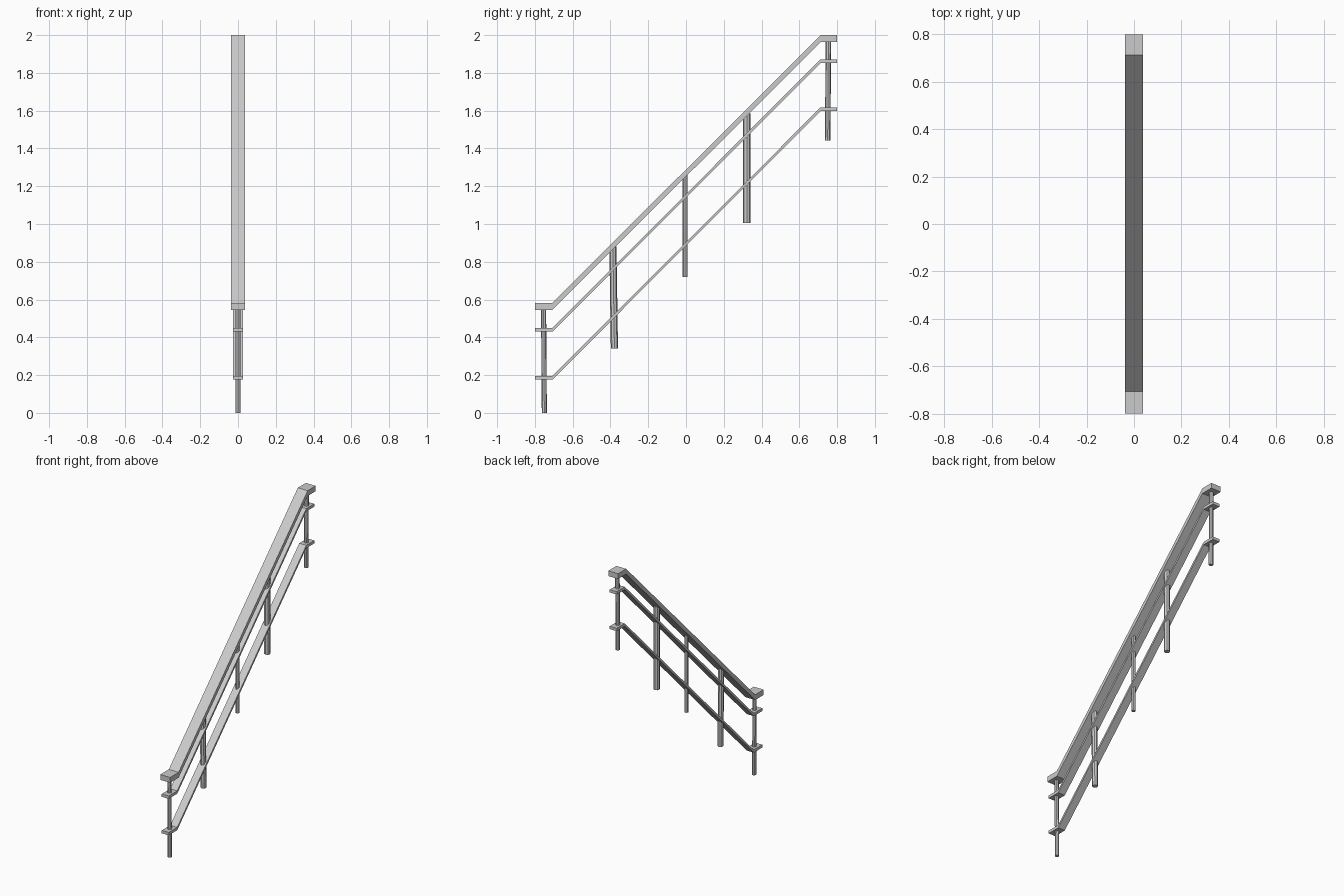
import bpy, bmesh
from mathutils import Vector

if "Cube" in bpy.data.objects:
    bpy.data.objects.remove(bpy.data.objects["Cube"])


def add_object(name, bm):
    bmesh.ops.recalc_face_normals(bm, faces=bm.faces)
    me = bpy.data.meshes.new(name)
    bm.to_mesh(me)
    bm.free()
    ob = bpy.data.objects.new(name, me)
    bpy.context.collection.objects.link(ob)
    return ob


def rail(name, half_w, low_top, high_top, thick):
    # side profile with level ends and a sloped middle, extruded across x
    path = [(-0.8, low_top), (-0.707, low_top), (0.712, high_top), (0.8, high_top)]
    outline = path + [(y, z - thick) for y, z in reversed(path)]
    bm = bmesh.new()
    n = len(path)
    left = [bm.verts.new((-half_w, y, z)) for y, z in outline]
    right = [bm.verts.new((half_w, y, z)) for y, z in outline]
    m = len(outline)
    for i in range(m):
        j = (i + 1) % m
        bm.faces.new((left[i], left[j], right[j], right[i]))
    for side in (left, right):
        for i in range(n - 1):
            bm.faces.new((side[i], side[i + 1], side[m - 2 - i], side[m - 1 - i]))
    return add_object(name, bm)


def post(name, radius, y_bottom, z_bottom, y_top, z_top):
    # eight-sided upright, sheared slightly where it leans
    bm = bmesh.new()
    bmesh.ops.create_cone(bm, cap_ends=True, segments=8, radius1=radius,
                          radius2=radius, depth=1.0)
    for v in bm.verts:
        t = v.co.z + 0.5
        v.co = Vector((v.co.x, v.co.y + y_bottom + (y_top - y_bottom) * t,
                       z_bottom + (z_top - z_bottom) * t))
    return add_object(name, bm)


# handrail and two lower rails
rail("handrail", 0.038, 0.582, 2.0, 0.037)
rail("middle_rail", 0.027, 0.450, 1.872, 0.02)
rail("lower_rail", 0.027, 0.196, 1.617, 0.02)

# uprights, bottom of the flight to the top
posts = [
    (0.0135, -0.750, 0.0, -0.754, 0.56),
    (0.019, -0.379, 0.342, -0.387, 0.88),
    (0.0135, -0.005, 0.72, -0.005, 1.26),
    (0.020, 0.322, 1.005, 0.322, 1.585),
    (0.0145, 0.750, 1.443, 0.754, 1.98),
]
for i, p in enumerate(posts, 1):
    post(f"post_{i}", *p)
